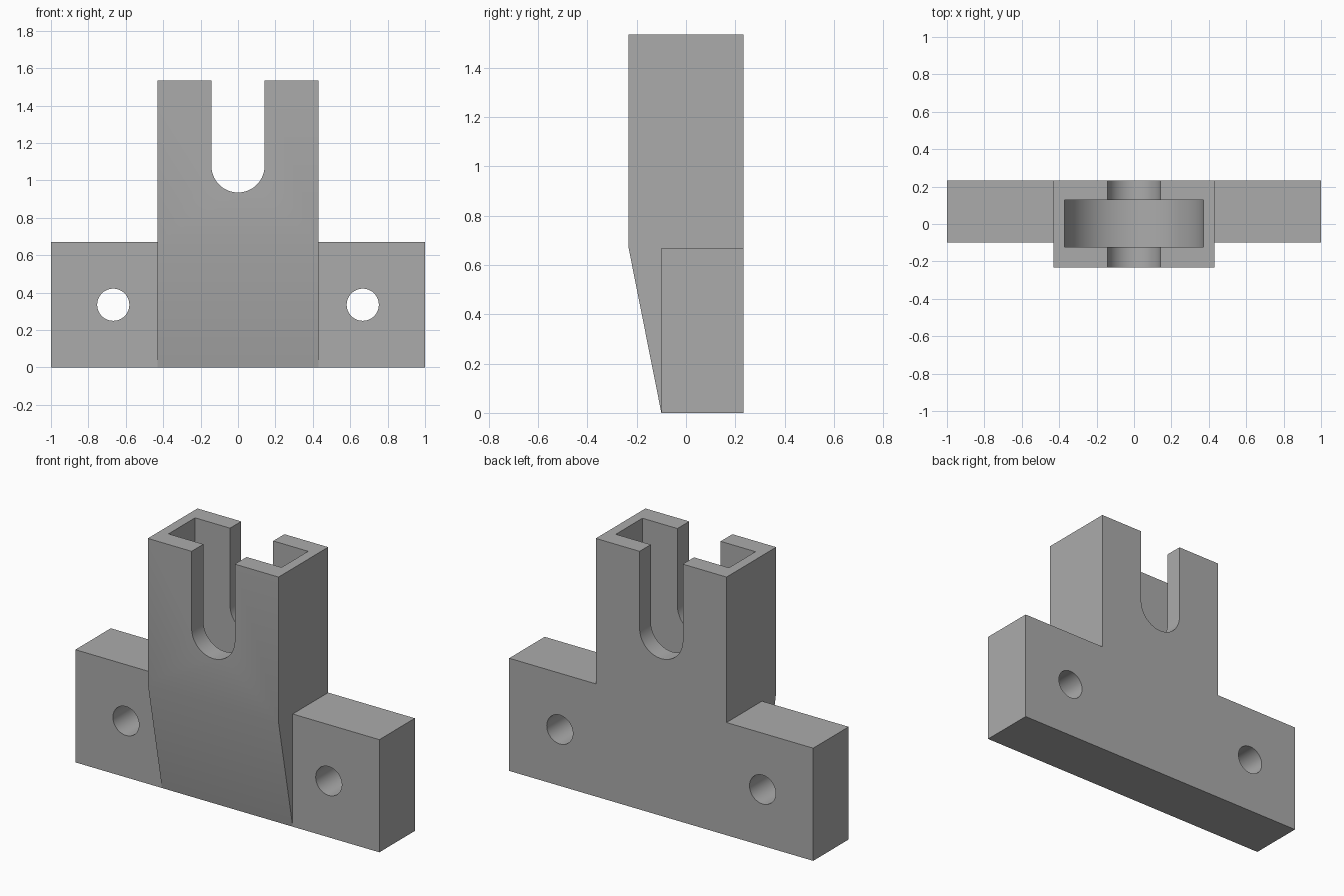
import bpy
import bmesh
import math

cube = bpy.data.objects.get("Cube")
if cube:
    bpy.data.objects.remove(cube, do_unlink=True)

# Main dimensions
BACK, LUG_FRONT, COLUMN_FRONT = 0.233, -0.1, -0.233
LUG_TOP, TOP = 0.67, 1.535
COLUMN_HALF, SLOT_R, POCKET_R = 0.43, 0.142, 0.372
AXLE_Z = 1.077

grey = bpy.data.materials.new("plain grey")
grey.use_nodes = True
colour = (0.41, 0.41, 0.41, 1)
grey.diffuse_color = colour
grey.node_tree.nodes["Principled BSDF"].inputs["Base Color"].default_value = colour


def prism(name, outline, depth):
    """Extrude a closed 3D outline along the depth vector."""
    bm = bmesh.new()
    face = bm.faces.new([bm.verts.new(p) for p in outline])
    new = bmesh.ops.extrude_face_region(bm, geom=[face])["geom"]
    bmesh.ops.translate(bm, vec=depth, verts=[v for v in new if isinstance(v, bmesh.types.BMVert)])
    bmesh.ops.recalc_face_normals(bm, faces=bm.faces)
    mesh = bpy.data.meshes.new(name)
    bm.to_mesh(mesh)
    bm.free()
    mesh.materials.append(grey)
    obj = bpy.data.objects.new(name, mesh)
    bpy.context.collection.objects.link(obj)
    return obj


def combine(target, tool, operation):
    """Apply a boolean and remove the tool."""
    bpy.context.view_layer.objects.active = target
    mod = target.modifiers.new(tool.name, "BOOLEAN")
    mod.operation, mod.solver, mod.object = operation, "EXACT", tool
    bpy.ops.object.modifier_apply(modifier=mod.name)
    bpy.data.objects.remove(tool, do_unlink=True)


def arc(cx, cz, r, y, start, end, steps):
    angles = [start + (end - start) * i / steps for i in range(steps + 1)]
    return [(cx + r * math.cos(a), y, cz + r * math.sin(a)) for a in angles]


def u_cutter(name, r, y0, y1):
    """Round-bottomed cutter that is open at the top."""
    outline = arc(0, AXLE_Z, r, y0, math.pi, 2 * math.pi, 48)
    outline += [(r, y0, TOP + 0.2), (-r, y0, TOP + 0.2)]
    return prism(name, outline, (0, y1 - y0, 0))


# Column with a tapered lower front
side = [(LUG_FRONT, 0), (BACK, 0), (BACK, TOP), (COLUMN_FRONT, TOP), (COLUMN_FRONT, LUG_TOP)]
bracket = prism("wheel_bracket", [(-COLUMN_HALF, y, z) for y, z in side], (2 * COLUMN_HALF, 0, 0))

# Mounting bar across the foot
bar = [(-1, 0), (1, 0), (1, LUG_TOP), (-1, LUG_TOP)]
combine(bracket, prism("mounting_bar", [(x, LUG_FRONT, z) for x, z in bar],
                       (0, BACK - LUG_FRONT, 0)), "UNION")

# Round-bottomed pocket and narrower through slot
combine(bracket, u_cutter("pocket", POCKET_R, -0.122, 0.128), "DIFFERENCE")
combine(bracket, u_cutter("slot", SLOT_R, -0.5, 0.5), "DIFFERENCE")

# Bolt holes
for sign in (-1, 1):
    circle = arc(sign * 0.667, LUG_TOP / 2, 0.086, -0.5, 0, 2 * math.pi, 48)[:-1]
    combine(bracket, prism("bolt_hole", circle, (0, 1, 0)), "DIFFERENCE")

# Smooth the bores while keeping the edges sharp
bpy.ops.object.select_all(action="DESELECT")
bracket.select_set(True)
bpy.context.view_layer.objects.active = bracket
bpy.ops.object.shade_smooth_by_angle(angle=math.radians(30))
